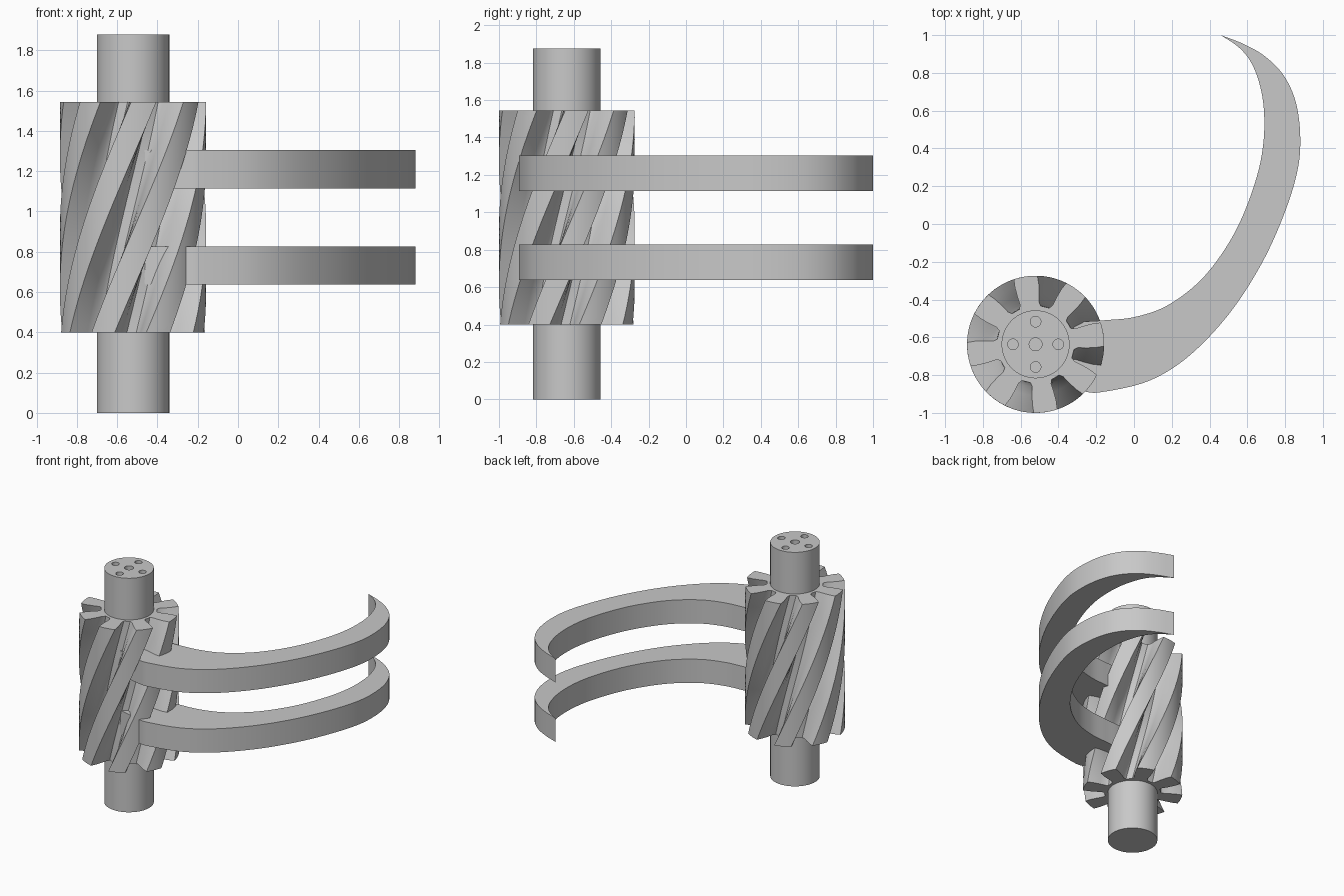
import bpy, bmesh, math
from mathutils import Vector

cube = bpy.data.objects.get("Cube")
if cube:
    bpy.data.objects.remove(cube, do_unlink=True)

CX, CY = -0.521, -0.637
TEETH = 8

grey = bpy.data.materials.new("plain_grey")
grey.use_nodes = True
grey.diffuse_color = (0.58, 0.58, 0.58, 1)
grey.node_tree.nodes["Principled BSDF"].inputs["Base Color"].default_value = (0.58, 0.58, 0.58, 1)


def finish(name, bm):
    """Turn a bmesh into a named grey object."""
    bmesh.ops.remove_doubles(bm, verts=bm.verts, dist=0.0005)
    bmesh.ops.recalc_face_normals(bm, faces=bm.faces)
    mesh = bpy.data.meshes.new(name)
    bm.to_mesh(mesh)
    bm.free()
    mesh.materials.append(grey)
    obj = bpy.data.objects.new(name, mesh)
    bpy.context.collection.objects.link(obj)
    return obj


def smooth(obj):
    bpy.ops.object.select_all(action='DESELECT')
    obj.select_set(True)
    bpy.context.view_layer.objects.active = obj
    bpy.ops.object.shade_smooth_by_angle(angle=math.radians(28))


def add_cylinder(bm, x, y, radius, z0, z1, sides):
    made = bmesh.ops.create_cone(bm, cap_ends=True, segments=sides, radius1=radius,
                                 radius2=radius, depth=z1 - z0)
    bmesh.ops.translate(bm, verts=made["verts"], vec=(x, y, (z0 + z1) / 2))


def spline(points, steps):
    """Sample a smooth curve through the given points."""
    pts = [Vector(p) for p in points]
    pts = [2 * pts[0] - pts[1]] + pts + [2 * pts[-1] - pts[-2]]
    out = []
    for a, b, c, d in zip(pts, pts[1:], pts[2:], pts[3:]):
        for i in range(steps):
            t = i / steps
            out.append(0.5 * (2 * b + (c - a) * t + (2 * a - 5 * b + 4 * c - d) * t * t
                              + (3 * b - a - 3 * c + d) * t ** 3))
    return out + [pts[-2]]


# Shaft with five shallow drilled holes in its top face
bm = bmesh.new()
add_cylinder(bm, CX, CY, 0.18, 0, 1.877, 64)
shaft = finish("shaft", bm)

bm = bmesh.new()
add_cylinder(bm, CX, CY, 0.034, 1.75, 1.95, 24)
for dx, dy in ((1, 0), (0, 1), (-1, 0), (0, -1)):
    add_cylinder(bm, CX + 0.12 * dx, CY + 0.12 * dy, 0.028, 1.75, 1.95, 24)
drill = finish("drill_cutter", bm)
drill.hide_render = True
drill.hide_set(True)
cut = shaft.modifiers.new("holes", 'BOOLEAN')
cut.operation = 'DIFFERENCE'
cut.solver = 'EXACT'
cut.object = drill
smooth(shaft)

# Helical gear: one tooth gap and one tooth tip per pitch, twisted upwards
R, TOP_GAP = 0.363, 31
FLANK = [(R, 12.5), (0.32, 11), (0.27, 10), (0.225, 9.5), (0.205, 6.5)]
TIP = 360 / TEETH - 2 * FLANK[0][1]
ring = []   # (radius, angle in degrees) going counterclockwise
for k in range(TEETH):
    gap = TOP_GAP + k * 360 / TEETH
    ring += [(r, gap - a) for r, a in FLANK]
    ring += [(r, gap + a) for r, a in reversed(FLANK)]
    ring += [(R, gap + FLANK[0][1] + TIP * i / 5) for i in range(1, 5)]

Z0, Z1, TWIST, LAYERS = 0.4, 1.543, 78, 30
bm = bmesh.new()
layers = []
for j in range(LAYERS + 1):
    t = j / LAYERS
    turn = TWIST * (t - 1)
    layers.append([bm.verts.new((CX + r * math.cos(math.radians(a + turn)),
                                 CY + r * math.sin(math.radians(a + turn)),
                                 Z0 + (Z1 - Z0) * t)) for r, a in ring])
n = len(ring)
for low, high in zip(layers, layers[1:]):
    for i in range(n):
        k = (i + 1) % n
        bm.faces.new((low[i], low[k], high[k], high[i]))
bm.faces.new(layers[-1])
bm.faces.new(layers[0][::-1])
smooth(finish("helical_gear", bm))

# Two curved crescent arms that taper to a point
outer = spline([(-0.47, -0.83), (-0.27, -0.885), (-0.16, -0.888), (0.08, -0.83), (0.29, -0.7),
                (0.5, -0.48), (0.67, -0.22), (0.79, 0.04), (0.865, 0.28), (0.88, 0.47),
                (0.855, 0.65), (0.79, 0.79), (0.69, 0.89), (0.58, 0.953), (0.46, 1.0)], 8)
inner = spline([(-0.47, -0.58), (-0.32, -0.525), (-0.16, -0.51), (0.0, -0.493), (0.17, -0.435),
                (0.34, -0.31), (0.47, -0.15), (0.57, 0.03), (0.65, 0.25), (0.685, 0.43),
                (0.688, 0.6), (0.665, 0.74), (0.62, 0.855), (0.555, 0.935), (0.46, 1.0)], 8)


def arm(name, z0, z1):
    bm = bmesh.new()
    rows = []
    for o, i in zip(outer, inner):
        rows.append([bm.verts.new((p.x, p.y, z)) for p, z in
                     ((o, z0), (o, z1), (i, z1), (i, z0))])
    for a, b in zip(rows, rows[1:]):
        for k in range(4):
            m = (k + 1) % 4
            bm.faces.new((a[k], a[m], b[m], b[k]))
    bm.faces.new(rows[0])
    smooth(finish(name, bm))


arm("lower_arm", 0.637, 0.827)
arm("upper_arm", 1.114, 1.304)
